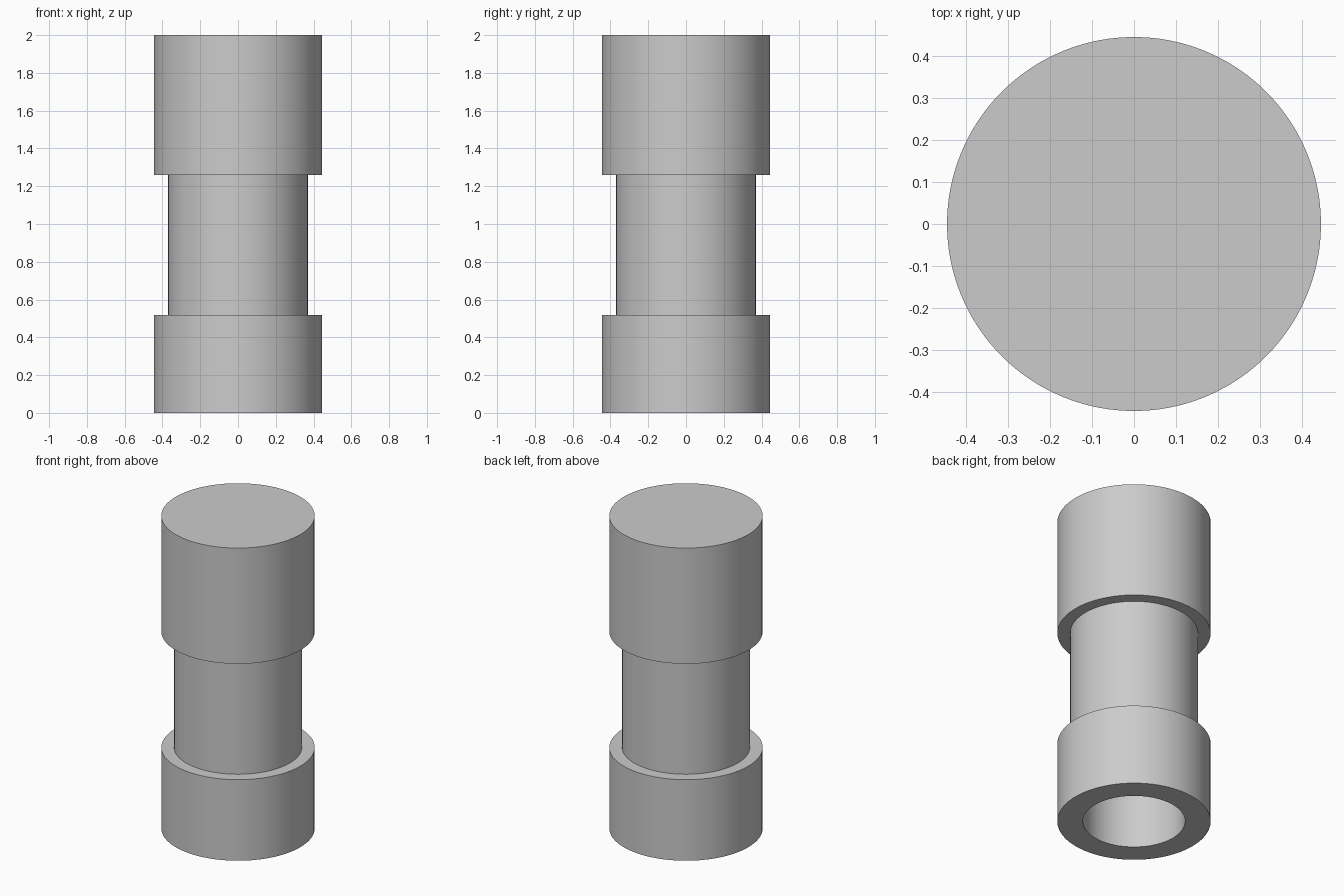
import bpy
import bmesh
import math

old = bpy.data.objects.get("Cube")
if old:
    bpy.data.objects.remove(old, do_unlink=True)

UNIT = 2 / 27   # module shared by every radius and height
SEGMENTS = 96

# Plain grey finish
grey = bpy.data.materials.new("plain_grey")
grey.use_nodes = True
colour = (0.6, 0.6, 0.6, 1)
grey.diffuse_color = colour
grey.node_tree.nodes["Principled BSDF"].inputs["Base Color"].default_value = colour


def lathe(name, profile):
    """Spin an (r, z) outline, given in modules, around the vertical axis."""
    bm = bmesh.new()
    verts = [bm.verts.new((r * UNIT, 0, z * UNIT)) for r, z in profile]
    edges = [bm.edges.new(pair) for pair in zip(verts, verts[1:])]
    bmesh.ops.spin(bm, geom=verts + edges, cent=(0, 0, 0), axis=(0, 0, 1),
                   angle=math.tau, steps=SEGMENTS)
    bmesh.ops.remove_doubles(bm, verts=bm.verts, dist=0.0001)
    bmesh.ops.recalc_face_normals(bm, faces=bm.faces)
    mesh = bpy.data.meshes.new(name)
    bm.to_mesh(mesh)
    bm.free()
    mesh.materials.append(grey)
    obj = bpy.data.objects.new(name, mesh)
    bpy.context.collection.objects.link(obj)
    bpy.ops.object.select_all(action='DESELECT')
    obj.select_set(True)
    bpy.context.view_layer.objects.active = obj
    bpy.ops.object.shade_smooth_by_angle(angle=math.radians(30))
    return obj


# Closed head, narrow neck, wide foot and the blind bore from below
lathe("hollow_post", [
    (0, 27), (6, 27), (6, 17),     # head
    (5, 17), (5, 7),               # neck
    (6, 7), (6, 0),                # foot
    (4, 0), (4, 17), (0, 17),      # bore
])
